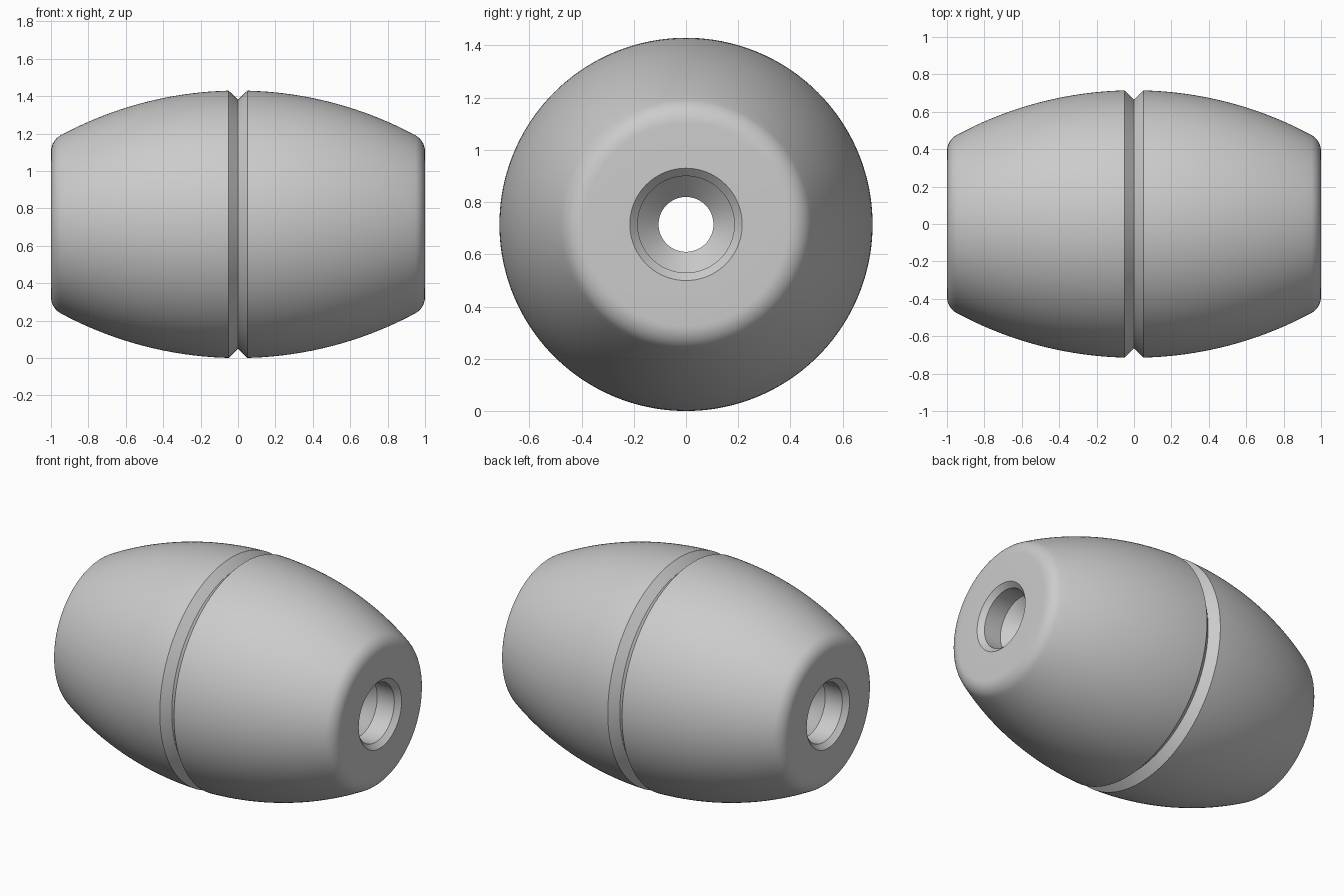
import bpy, bmesh
from math import sin, cos, asin, atan2, sqrt, pi, radians

if "Cube" in bpy.data.objects:
    bpy.data.objects.remove(bpy.data.objects["Cube"], do_unlink=True)

SEGMENTS = 160
RADIUS = 0.715        # widest radius of the barrel
CURVE = 2.0           # radius of the long bulging arc
FILLET = 0.1          # rounding at each end
GROOVE = 0.05         # half width and depth of the middle groove

grey = bpy.data.materials.new("plain_grey")
grey.use_nodes = True
colour = (0.6, 0.6, 0.6, 1)
grey.diffuse_color = colour
grey.node_tree.nodes["Principled BSDF"].inputs["Base Color"].default_value = colour


def arc(cx, cr, radius, start, end, steps):
    """Points on an arc; angles are measured from the radial direction."""
    angles = [start + (end - start) * i / steps for i in range(steps + 1)]
    return [(cx + radius * sin(a), cr + radius * cos(a)) for a in angles]


# Half profile as (x, radius): groove, bulging side, rounded end, stepped bore
fillet_x = 1 - FILLET
centre_r = RADIUS - CURVE
fillet_r = centre_r + sqrt((CURVE - FILLET) ** 2 - fillet_x ** 2)
tangent = atan2(fillet_x, fillet_r - centre_r)
half = [(0, RADIUS - GROOVE)]
half += arc(0, centre_r, CURVE, asin(GROOVE / CURVE), tangent, 24)
half += arc(fillet_x, fillet_r, FILLET, tangent, pi / 2, 8)[1:]
half += [(1, 0.215), (0.97, 0.185), (0.85, 0.185), (0.77, 0.105)]
profile = half + [(-x, r) for x, r in reversed(half[1:])]

# Revolve the closed profile around the long axis
bm = bmesh.new()
rings = []
for i in range(SEGMENTS):
    a = 2 * pi * i / SEGMENTS
    rings.append([bm.verts.new((x, r * sin(a), RADIUS + r * cos(a))) for x, r in profile])
for i, ring in enumerate(rings):
    following = rings[(i + 1) % SEGMENTS]
    for j in range(len(profile)):
        k = (j + 1) % len(profile)
        bm.faces.new((ring[j], ring[k], following[k], following[j]))
bmesh.ops.recalc_face_normals(bm, faces=bm.faces)

mesh = bpy.data.meshes.new("barrel_bead")
bm.to_mesh(mesh)
bm.free()
mesh.materials.append(grey)
bead = bpy.data.objects.new("barrel_bead", mesh)
bpy.context.collection.objects.link(bead)

# Smooth shading with crisp groove and bore edges
bpy.ops.object.select_all(action='DESELECT')
bead.select_set(True)
bpy.context.view_layer.objects.active = bead
bpy.ops.object.shade_smooth_by_angle(angle=radians(25))
